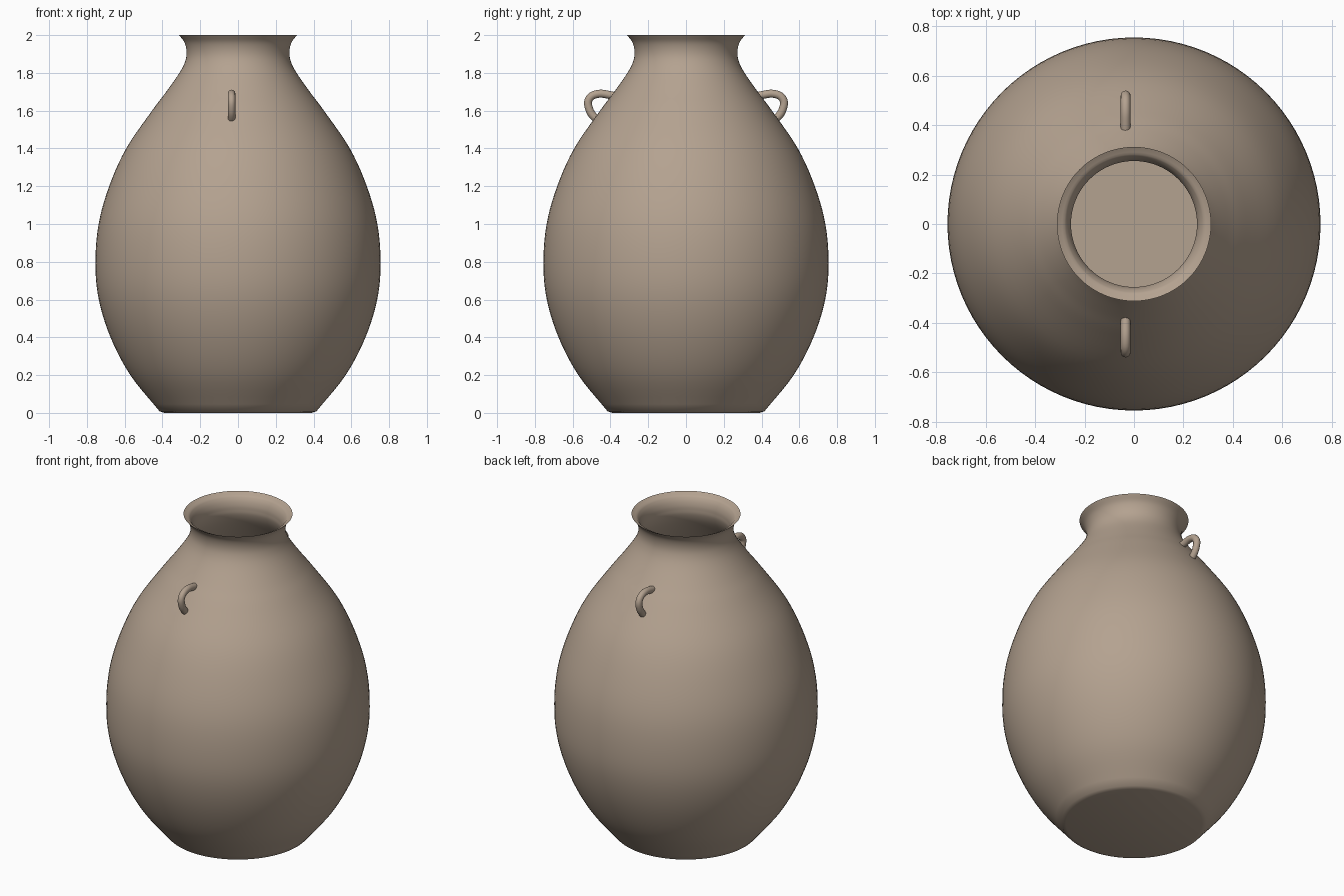
import bpy, bmesh, math
from mathutils import Vector

if "Cube" in bpy.data.objects:
    bpy.data.objects.remove(bpy.data.objects["Cube"])

clay = bpy.data.materials.new("warm clay")
clay.diffuse_color = (0.456, 0.361, 0.279, 1)
clay.use_nodes = True
clay.node_tree.nodes["Principled BSDF"].inputs["Base Color"].default_value = clay.diffuse_color


def spline(pts, steps):
    """Catmull-Rom curve through the points."""
    p = [Vector(q) for q in pts]
    p = [2 * p[0] - p[1]] + p + [2 * p[-1] - p[-2]]
    out = []
    for i in range(1, len(p) - 2):
        a, b, c, d = p[i - 1:i + 3]
        for k in range(steps):
            t = k / steps
            out.append(0.5 * (2 * b + (c - a) * t + (2 * a - 5 * b + 4 * c - d) * t * t
                              + (3 * b - a - 3 * c + d) * t ** 3))
    return out + [p[-2]]


def finish(bm, name, angle):
    bmesh.ops.recalc_face_normals(bm, faces=bm.faces)
    me = bpy.data.meshes.new(name)
    bm.to_mesh(me)
    bm.free()
    ob = bpy.data.objects.new(name, me)
    bpy.context.collection.objects.link(ob)
    me.materials.append(clay)
    bpy.ops.object.select_all(action='DESELECT')
    ob.select_set(True)
    bpy.context.view_layer.objects.active = ob
    bpy.ops.object.shade_smooth_by_angle(angle=math.radians(angle))
    return ob


def skin(bm, rings, closed_caps=True):
    """Bridge successive rings of vertices and cap both ends."""
    rings = [[bm.verts.new(v) for v in r] for r in rings]
    n = len(rings[0])
    for a, b in zip(rings, rings[1:]):
        for i in range(n):
            j = (i + 1) % n
            bm.faces.new((a[i], a[j], b[j], b[i]))
    if closed_caps:
        bm.faces.new(rings[0])
        bm.faces.new(rings[-1])


# Jar body: outer wall, rim and hollow inside turned as one profile
outer = spline([(0.415, 0.008), (0.57, 0.2), (0.675, 0.4), (0.737, 0.6), (0.755, 0.79),
                (0.738, 1.0), (0.682, 1.2), (0.592, 1.4), (0.455, 1.6), (0.38, 1.7),
                (0.31, 1.8), (0.28, 1.86), (0.272, 1.91), (0.283, 1.96), (0.312, 2.0)], 5)
inner = [Vector((max(p.x - 0.018, 0.255), p.y)) for p in reversed(outer) if 0.03 < p.y < 1.985]
profile = [Vector((0.39, 0.0))] + outer + [Vector((0.291, 1.988))] + inner + [Vector((0.4, 0.02))]
SEG = 96
bm = bmesh.new()
skin(bm, [[(p.x * math.cos(2 * math.pi * i / SEG), p.x * math.sin(2 * math.pi * i / SEG), p.y)
           for i in range(SEG)] for p in profile])
finish(bm, "jar_body", 35)

# Small loop handles on the front and back shoulders
path = spline([(0.37, 1.675), (0.41, 1.684), (0.455, 1.69), (0.498, 1.678), (0.519, 1.645),
               (0.508, 1.597), (0.485, 1.565), (0.46, 1.545)], 4)
for name, side in (("front_handle", -1), ("back_handle", 1)):
    rings = []
    for i, p in enumerate(path):
        t = (path[min(i + 1, len(path) - 1)] - path[max(i - 1, 0)]).normalized()
        n = Vector((-t.y, t.x))
        ring = []
        for k in range(16):
            a = 2 * math.pi * k / 16
            q = p + n * 0.021 * math.sin(a)
            ring.append((-0.034 + 0.02 * math.cos(a), side * q.x, q.y))
        rings.append(ring)
    bm = bmesh.new()
    skin(bm, rings)
    finish(bm, name, 50)
